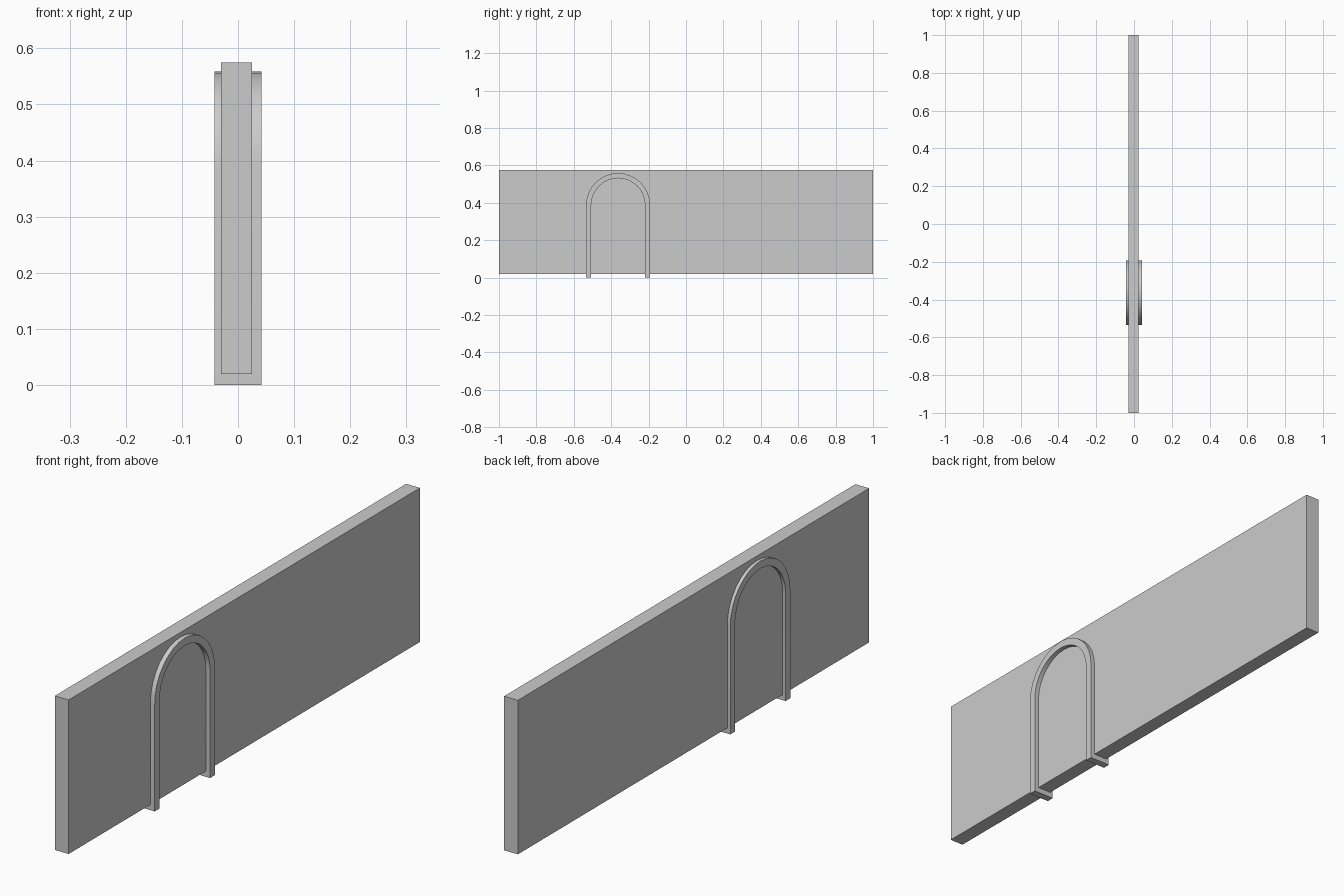
import bpy, bmesh, math

if "Cube" in bpy.data.objects:
    bpy.data.objects.remove(bpy.data.objects["Cube"])


def extrude_profile(name, profile, x0, x1):
    """Extrude a closed (y, z) outline from x0 to x1."""
    bm = bmesh.new()
    face = bm.faces.new([bm.verts.new((x0, y, z)) for y, z in profile])
    result = bmesh.ops.extrude_face_region(bm, geom=[face])
    verts = [g for g in result["geom"] if isinstance(g, bmesh.types.BMVert)]
    bmesh.ops.translate(bm, verts=verts, vec=(x1 - x0, 0, 0))
    bmesh.ops.recalc_face_normals(bm, faces=bm.faces)
    mesh = bpy.data.meshes.new(name)
    bm.to_mesh(mesh)
    bm.free()
    obj = bpy.data.objects.new(name, mesh)
    bpy.context.collection.objects.link(obj)
    return obj


def arch_line(radius, centre_y=-0.363, spring_z=0.388, segments=16):
    """One leg, a half circle, then the other leg."""
    arc = [(centre_y + radius * math.cos(math.pi * i / segments),
            spring_z + radius * math.sin(math.pi * i / segments))
           for i in range(segments + 1)]
    return [(centre_y + radius, 0)] + arc + [(centre_y - radius, 0)]


# Solid wall panel, raised slightly off the ground
extrude_profile("wall", [(-1, 0.02), (1, 0.02), (1, 0.575), (-1, 0.575)], -0.03, 0.025)

# Arched door surround running through the wall, proud on both sides
surround = extrude_profile("door_surround",
                           arch_line(0.171) + arch_line(0.144)[::-1], -0.042, 0.042)

# Smooth curve with crisp edges
bpy.context.view_layer.objects.active = surround
surround.select_set(True)
bpy.ops.object.shade_smooth_by_angle(angle=math.radians(30))
